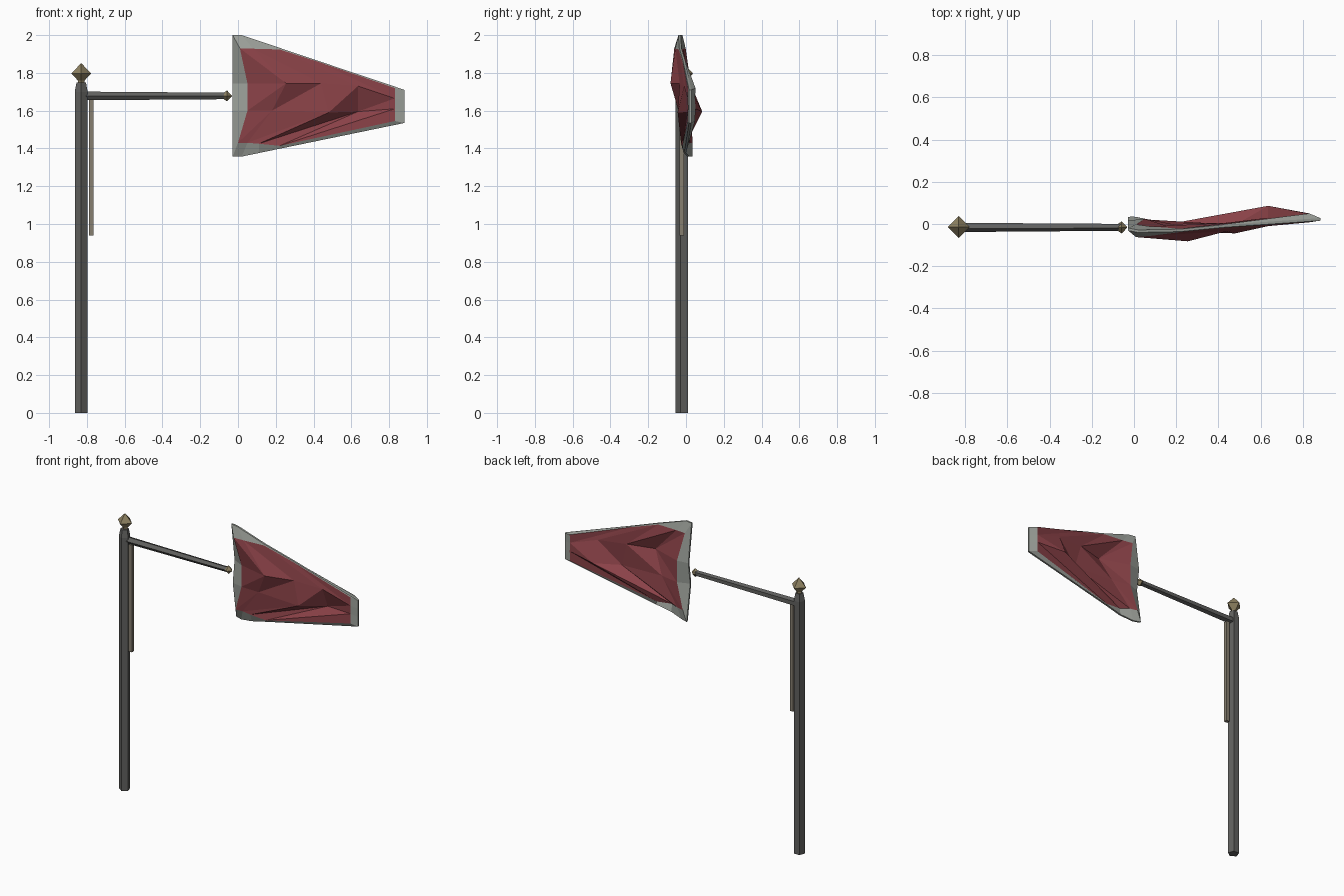
import bpy, bmesh, math
from mathutils import Vector

if "Cube" in bpy.data.objects:
    bpy.data.objects.remove(bpy.data.objects["Cube"])


def material(name, rgb):
    m = bpy.data.materials.new(name)
    m.diffuse_color = (*rgb, 1)
    m.use_nodes = True
    m.node_tree.nodes["Principled BSDF"].inputs["Base Color"].default_value = m.diffuse_color
    return m


IRON = material("dark_iron", (0.12, 0.12, 0.115))
BRASS = material("brass", (0.27, 0.22, 0.12))
STRAP = material("strap_cloth", (0.24, 0.21, 0.16))
RED = material("red_cloth", (0.26, 0.055, 0.065))
GREY = material("grey_trim", (0.33, 0.35, 0.32))


def make(name, bm, *mats):
    bmesh.ops.recalc_face_normals(bm, faces=bm.faces)
    me = bpy.data.meshes.new(name)
    bm.to_mesh(me)
    bm.free()
    for m in mats:
        me.materials.append(m)
    ob = bpy.data.objects.new(name, me)
    bpy.context.collection.objects.link(ob)
    return ob


def turned(name, profile, sides, loc, mat, along_x=False):
    """Flat-sided turned part from (radius, height) pairs, one corner facing the front."""
    bm = bmesh.new()
    rings = []
    start = math.pi if along_x else -math.pi / 2
    for r, h in profile:
        ring = []
        for i in range(sides):
            a = start + 2 * math.pi * i / sides
            c, s = r * math.cos(a), r * math.sin(a)
            p = Vector((h, c, s)) if along_x else Vector((c, s, h))
            ring.append(bm.verts.new(p + Vector(loc)))
        rings.append(ring)
    for a, b in zip(rings, rings[1:]):
        for i in range(sides):
            j = (i + 1) % sides
            bm.faces.new((a[i], a[j], b[j], b[i]))
    bm.faces.new(rings[0])
    bm.faces.new(rings[-1])
    bmesh.ops.remove_doubles(bm, verts=bm.verts, dist=1e-4)
    return make(name, bm, mat)


# Pole, side arm and their pointed ends
PX, PY = -0.83, -0.019
turned("pole", [(0.036, 0), (0.036, 1.70), (0.026, 1.75)], 5, (PX, PY, 0), IRON)
turned("pole_finial", [(0.018, 1.735), (0.018, 1.76), (0.052, 1.797), (0.002, 1.85)],
       4, (PX, -0.015, 0), BRASS)
turned("arm", [(0.024, -0.82), (0.018, -0.055)], 5, (0, -0.014, 1.678), IRON, True)
turned("arm_finial", [(0.014, -0.08), (0.029, -0.058), (0.002, -0.033)],
       4, (0, -0.016, 1.678), BRASS, True)

# Hanging strap beside the pole
bm = bmesh.new()
bmesh.ops.create_cube(bm, size=1)
bmesh.ops.scale(bm, vec=(0.024, 0.024, 0.72), verts=bm.verts)
bmesh.ops.translate(bm, vec=(-0.778, -0.022, 1.30), verts=bm.verts)
make("hanging_strap", bm, STRAP)

# Flag: folded centre sheet, rows from top to bottom as (x, y, z)
ROWS = [
    [(0.01, -0.032, 1.93), (0.08, -0.034, 1.928), (0.22, -0.03, 1.924), (0.42, -0.01, 1.860), (0.83, 0.03, 1.72)],
    [(0.05, -0.005, 1.745), (0.255, -0.062, 1.745), (0.44, -0.014, 1.745), (0.635, 0.01, 1.73), (0.83, 0.028, 1.665)],
    [(0.05, -0.005, 1.60), (0.18, -0.02, 1.60), (0.48, -0.024, 1.59), (0.635, 0.066, 1.595), (0.83, 0.03, 1.61)],
    [(0.0, 0.005, 1.43), (0.05, 0.0, 1.43), (0.11, -0.018, 1.425), (0.22, -0.012, 1.414), (0.83, 0.028, 1.545)],
]
NR, NC = 4, 5
RIM = 0.006


def half(r, c):
    """Half thickness: fuller at the hoist, thin along the long edges."""
    if c == 0:
        return 0.03
    if c == NC - 1:
        return 0.02
    if r in (0, NR - 1):
        return 0.022 if c == 1 else 0.008
    return 0.02


def outer(r, c):
    """Thin outer rim point belonging to a border point of the sheet."""
    x, y, z = ROWS[r][c]
    if c == 0:
        return Vector((-0.028, (-0.025, 0.01, -0.01, 0.028)[r], (2.0, 1.745, 1.60, 1.357)[r]))
    if c == NC - 1:
        return Vector((0.882, 0.022, (1.71, 1.655, 1.60, 1.535)[r]))
    if c == 1:
        x = 0.02
    if r == 0:
        return Vector((x, y, 2.0 - 0.337 * (x - 0.02)))
    return Vector((x, y + 0.012, 1.357 + 0.207 * (x - 0.02)))


border = ([(0, c) for c in range(NC)] + [(r, NC - 1) for r in range(1, NR)]
          + [(NR - 1, c) for c in range(NC - 2, -1, -1)] + [(r, 0) for r in range(NR - 2, 0, -1)])
bm = bmesh.new()
rims = []
for side in (-1, 1):
    grid = [[bm.verts.new(Vector(p) + Vector((0, side * half(r, c), 0)))
             for c, p in enumerate(row)] for r, row in enumerate(ROWS)]
    # Red panel: top row folds run down to the right, the others down to the left
    for r in range(NR - 1):
        for c in range(NC - 1):
            a, b, d, e = grid[r][c], grid[r][c + 1], grid[r + 1][c + 1], grid[r + 1][c]
            for t in (((a, b, d), (a, d, e)) if r == 0 else ((a, b, e), (b, d, e))):
                bm.faces.new(t)
    # Grey bevel out to the rim
    rim = [bm.verts.new(outer(r, c) + Vector((0, side * RIM, 0))) for r, c in border]
    for i, (r, c) in enumerate(border):
        j = (i + 1) % len(border)
        r2, c2 = border[j]
        bm.faces.new((grid[r][c], grid[r2][c2], rim[j], rim[i])).material_index = 1
    rims.append(rim)
for i in range(len(border)):
    j = (i + 1) % len(border)
    bm.faces.new((rims[0][i], rims[0][j], rims[1][j], rims[1][i])).material_index = 1
make("flag", bm, RED, GREY)
